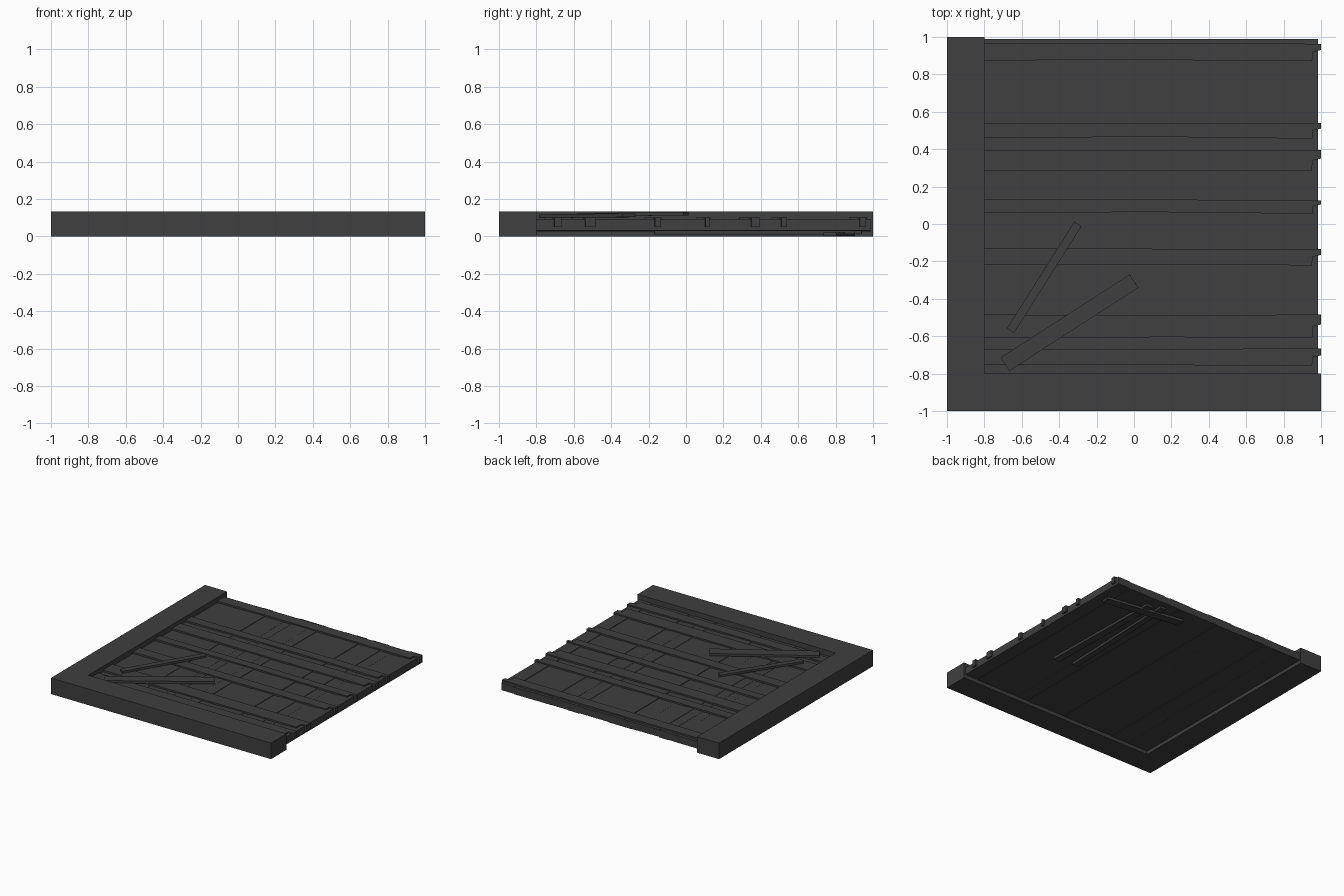
import bpy, bmesh, math, random
from mathutils import Matrix, Vector

if "Cube" in bpy.data.objects:
    bpy.data.objects.remove(bpy.data.objects["Cube"])

random.seed(4)
mat = bpy.data.materials.new("dark_wood")
mat.diffuse_color = (0.05, 0.05, 0.05, 1)
mat.use_nodes = True
mat.node_tree.nodes["Principled BSDF"].inputs["Base Color"].default_value = mat.diffuse_color


def finish(bm, name):
    bmesh.ops.recalc_face_normals(bm, faces=bm.faces)
    me = bpy.data.meshes.new(name)
    bm.to_mesh(me)
    bm.free()
    ob = bpy.data.objects.new(name, me)
    ob.data.materials.append(mat)
    bpy.context.collection.objects.link(ob)
    return ob


def prism(name, outline, z0, z1):
    bm = bmesh.new()
    face = bm.faces.new([bm.verts.new((x, y, z0)) for x, y in outline])
    top = bmesh.ops.extrude_face_region(bm, geom=[face])["geom"]
    verts = [v for v in top if isinstance(v, bmesh.types.BMVert)]
    bmesh.ops.translate(bm, verts=verts, vec=(0, 0, z1 - z0))
    return finish(bm, name)


def loose_board(name, a, b, width, thick):
    # board whose centre line runs from a to b
    a, b = Vector(a), Vector(b)
    d = (b - a).normalized()
    side = Vector((0, 0, 1)).cross(d).normalized()
    rot = Matrix((d, side, d.cross(side))).transposed().to_4x4()
    bm = bmesh.new()
    bmesh.ops.create_cube(bm, size=1, matrix=Matrix.Translation((a + b) / 2) @ rot
                          @ Matrix.Diagonal(((b - a).length, width, thick, 1)))
    return finish(bm, name)


# L-shaped border along the left and front
prism("border", [(-1, -1), (1, -1), (1, -0.8), (-0.8, -0.8), (-0.8, 1), (-1, 1)], 0, 0.132)

# floor planks running front to back
edges = [-0.8, -0.61, -0.53, -0.45, -0.37, -0.28, -0.2, -0.13, 0.02, 0.1,
         0.28, 0.38, 0.48, 0.53, 0.68, 0.77, 0.87, 0.985]
for i, (x0, x1) in enumerate(zip(edges, edges[1:])):
    prism(f"floor_plank_{i}", [(x0, -0.8), (x1, -0.8), (x1, 0.99), (x0, 0.99)],
          0.03 + random.uniform(-0.003, 0.003), 0.09 + random.uniform(-0.003, 0.003))

# raised cross boards running left to right, slightly uneven
strips = [(-0.755, -0.67), (-0.61, -0.485), (-0.22, -0.13), (0.06, 0.13),
          (0.285, 0.395), (0.46, 0.54), (0.875, 0.965)]
for i, (y0, y1) in enumerate(strips):
    j = [random.uniform(-0.006, 0.006) for _ in range(4)]
    ym = (y0 + y1) / 2
    prism(f"cross_board_{i}",
          [(-0.8, y0), (0.1, y0 + j[0]), (0.95 + abs(j[1]), y0 + j[1]), (0.955, ym),
           (1, ym + 0.01), (1, y1 + j[2]), (0.1, y1 + j[3]), (-0.8, y1)], 0.05, 0.102)

# loose boards on top of the floor
loose_board("loose_board_short", (-0.66, -0.57, 0.115), (-0.3, 0, 0.122), 0.046, 0.018)
loose_board("loose_board_long", (-0.69, -0.75, 0.108), (0, -0.305, 0.113), 0.085, 0.02)

# loose boards hanging under the floor
loose_board("under_board_a", (0.62, -0.17, 0.02), (0.6, 0.9, 0.022), 0.06, 0.02)
loose_board("under_board_b", (0.46, -0.14, 0.022), (0.5, 0.94, 0.024), 0.05, 0.02)
loose_board("under_board_cross", (0.93, 0.77, 0.012), (0.27, 0.87, 0.012), 0.07, 0.02)
